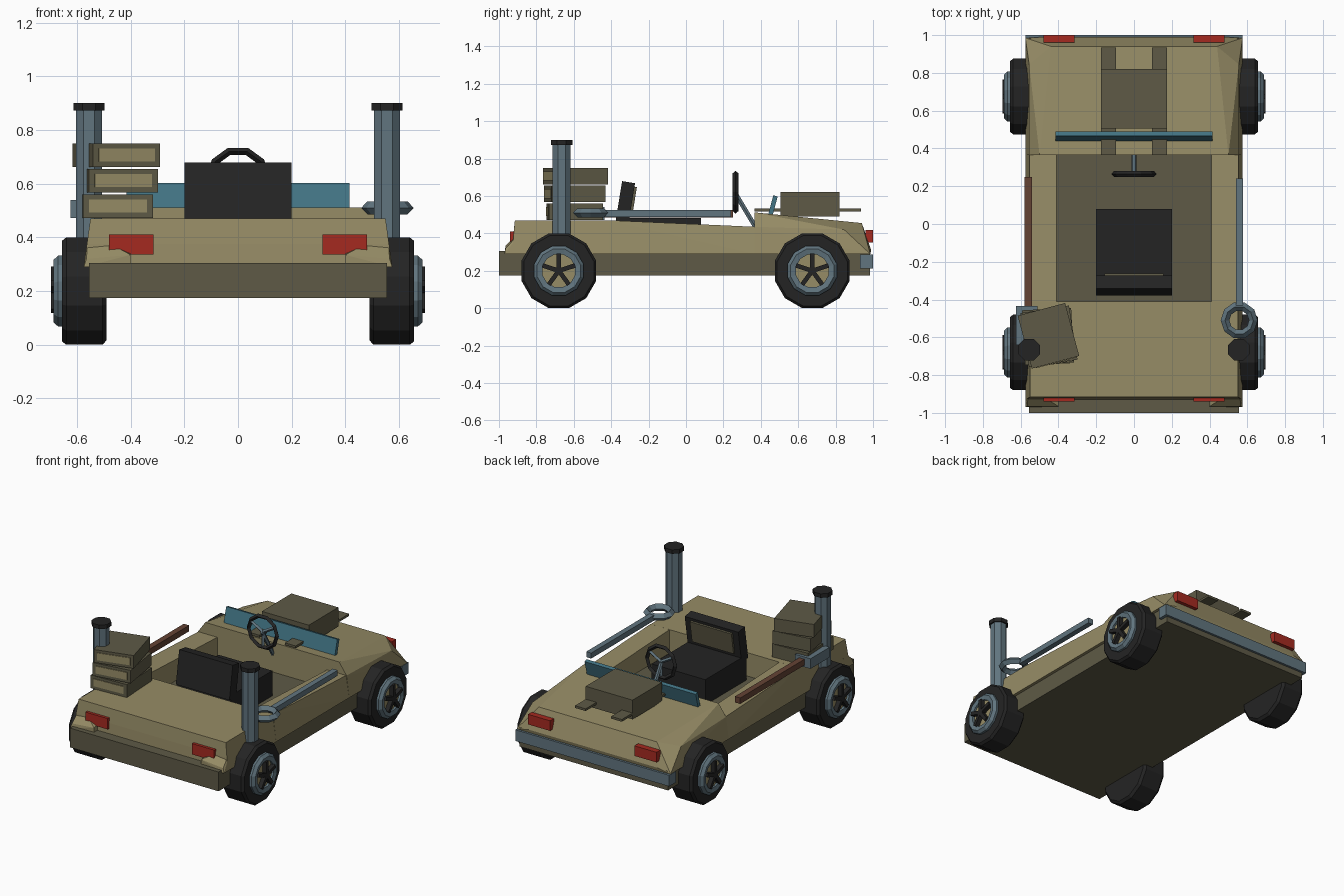
import bpy, bmesh, math
from mathutils import Vector, Matrix

if "Cube" in bpy.data.objects:
    bpy.data.objects.remove(bpy.data.objects["Cube"])


def mat(name, rgb):
    m = bpy.data.materials.new(name)
    lin = [((c / 255 + 0.055) / 1.055) ** 2.4 if c > 10 else c / 255 / 12.92 for c in rgb]
    m.diffuse_color = (*lin, 1)
    m.use_nodes = True
    m.node_tree.nodes["Principled BSDF"].inputs["Base Color"].default_value = m.diffuse_color
    return m


TAN = mat("tan paint", (150, 140, 102))
OLIVE = mat("dark olive", (94, 90, 70))
BLACK = mat("black rubber", (36, 36, 36))
STEEL = mat("blue grey steel", (97, 117, 127))
RED = mat("red lamp", (165, 42, 32))
BROWN = mat("brown wood", (100, 66, 52))
TEAL = mat("teal glass", (66, 116, 132))


def finish(name, bm, m):
    bmesh.ops.recalc_face_normals(bm, faces=bm.faces)
    me = bpy.data.meshes.new(name)
    bm.to_mesh(me)
    bm.free()
    me.materials.append(m)
    ob = bpy.data.objects.new(name, me)
    bpy.context.collection.objects.link(ob)
    return ob


def hull(name, pts, m, mirror=False):
    """Convex solid through the points, optionally mirrored in x first."""
    bm = bmesh.new()
    pts = list(pts) + ([(-x, y, z) for x, y, z in pts] if mirror else [])
    for p in pts:
        bm.verts.new(p)
    r = bmesh.ops.convex_hull(bm, input=bm.verts)
    junk = {g for g in r["geom_interior"] + r["geom_unused"] if isinstance(g, bmesh.types.BMVert)}
    bmesh.ops.delete(bm, geom=list(junk), context='VERTS')
    bmesh.ops.dissolve_limit(bm, angle_limit=0.01, verts=bm.verts, edges=bm.edges)
    return finish(name, bm, m)


def box(name, x, y, z, m, rot=None):
    """Box from ranges, rotated about its own centre."""
    c = Vector((sum(x) / 2, sum(y) / 2, sum(z) / 2))
    s = (x[1] - x[0], y[1] - y[0], z[1] - z[0])
    bm = bmesh.new()
    bmesh.ops.create_cube(bm, size=1)
    M = Matrix.Translation(c) @ (rot or Matrix()) @ Matrix.Diagonal((*s, 1))
    bmesh.ops.transform(bm, matrix=M, verts=bm.verts)
    return finish(name, bm, m)


def lathe(name, prof, n, m, M, closed=False, phase=0.0):
    """Spin (radius, height) points about local z, then place with M."""
    bm = bmesh.new()
    rings = []
    for i in range(n):
        a = 2 * math.pi * i / n + phase
        rings.append([bm.verts.new(M @ Vector((r * math.cos(a), r * math.sin(a), h))) for r, h in prof])
    k = len(prof)
    for i in range(n):
        A, B = rings[i], rings[(i + 1) % n]
        for j in range(k if closed else k - 1):
            bm.faces.new((A[j], B[j], B[(j + 1) % k], A[(j + 1) % k]))
    if not closed:
        bm.faces.new([r[0] for r in rings])
        bm.faces.new([r[-1] for r in rings])
    return finish(name, bm, m)


def rod(name, a, b, r, m, n=6):
    a, b = Vector(a), Vector(b)
    M = Matrix.Translation(a) @ (b - a).to_track_quat('Z', 'Y').to_matrix().to_4x4()
    return lathe(name, [(r, 0), (r, (b - a).length)], n, m, M)


# chassis and cockpit floor
box("chassis", (-.555, .555), (-1, .985), (.175, .305), OLIVE)
box("cockpit_floor", (-.42, .42), (-.42, .38), (.30, .312), OLIVE)
box("front_bumper", (-.575, .575), (.93, 1), (.213, .288), STEEL)

# rear deck, hood and side sills
hull("rear_deck", [(.575, -.93, .29), (.575, -.41, .29), (.56, -.925, .375), (.56, -.41, .375),
                   (.55, -.915, .47), (.55, -.41, .47)], TAN, True)
hull("hood", [(.575, .365, .29), (.575, .985, .29), (.555, .365, .435), (.555, .845, .42),
              (.5, .365, .512), (.44, .94, .455), (.48, .99, .31)], TAN, True)
for s, side in ((1, "right"), (-1, "left")):
    hull(side + "_sill", [(s * x, y, z) for x, y, z in (
        (.41, -.415, .29), (.575, -.415, .29), (.41, .37, .29), (.575, .37, .29),
        (.41, -.415, .47), (.552, -.415, .47), (.41, .37, .435), (.552, .37, .435))], TAN)
    hull(side + "_rear_corner", [(s * x, y, z) for x, y, z in (
        (.40, -.965, .29), (.575, -.97, .29), (.40, -.965, .335), (.565, -.965, .32),
        (.40, -.9, .345), (.557, -.87, .42), (.575, -.87, .29), (.40, -.87, .29))], TAN)
    # lamps at both ends
    xr = sorted((s * .315, s * .48))
    box(side + "_rear_lamp", xr, (-.94, -.90), (.337, .41), RED)
    box(side + "_front_lamp", xr, (.96, 1), (.35, .418), RED)
    # hood straps
    box(side + "_hood_strap", sorted((s * .095, s * .175)), (.365, .935), (.518, .533), OLIVE)
    # exhaust stacks
    P = Matrix.Translation((s * .555, -.665, 0))
    lathe(side + "_exhaust", [(.052, .33), (.052, .88)], 8, STEEL, P, phase=math.pi / 8)
    lathe(side + "_exhaust_cap", [(.062, .873), (.062, .9)], 8, BLACK, P, phase=math.pi / 8)
    # wheels: tyre, rim ring, hub disc and five spokes
    for wy, end in ((-.68, "rear"), (.675, "front")):
        n = side + "_" + end
        W = Matrix.Translation((0, wy, .2)) @ Matrix.Rotation(s * math.pi / 2, 4, 'Y')
        ph = math.pi / 12
        lathe(n + "_tyre", [(.19, .49), (.207, .505), (.207, .64), (.194, .656)], 12, BLACK, W, phase=ph)
        lathe(n + "_rim", [(.09, .64), (.09, .682), (.12, .688), (.137, .67), (.137, .64)],
              12, STEEL, W, True, ph)
        lathe(n + "_hub", [(.1, .64), (.1, .668)], 12, TAN, W, phase=ph)
        for k in range(5):
            a = 2 * math.pi * k / 5
            sp = box(n + "_spoke", (.665, .697), (-.012, .012), (0, .092), BLACK)
            sp.data.transform(Matrix.Translation((0, wy, .2)) @ Matrix.Rotation(a, 4, 'X')
                              @ Matrix.Diagonal((s, 1, 1, 1)))
            if s < 0:
                sp.data.flip_normals()

# box on the hood
box("hood_box", (-.175, .175), (.505, .82), (.49, .62), OLIVE)

# windscreen
box("windscreen", (-.415, .415), (.452, .476), (.49, .602), TEAL, Matrix.Rotation(-.26, 4, 'X'))

# seat
box("seat_cushion", (-.2, .2), (-.36, .08), (.31, .482), BLACK)
lean = Matrix.Rotation(-.16, 4, 'X')
box("seat_back", (-.2, .2), (-.36, -.29), (.45, .675), BLACK, lean)
box("seat_back_panel", (-.155, .155), (-.292, -.274), (.505, .65), OLIVE, lean)

# steering wheel and column
C = Matrix.Translation((0, .265, .62)) @ Matrix.Rotation(math.pi / 2, 4, 'X')
lathe("steering_wheel", [(.12, 0), (.106, .016), (.092, 0), (.106, -.016)], 10, BLACK, C, True)
rod("steering_column", (0, .26, .62), (0, .38, .42), .014, STEEL)
for k in range(3):
    a = math.radians(-90 + 120 * k)
    rod("steering_spoke", (0, .265, .62), (.1 * math.cos(a), .265, .62 + .1 * math.sin(a)), .011, STEEL, 4)

# stacked crates, each turned a little more
for i, (cx, cy, ang) in enumerate(((-.455, -.595, 3), (-.45, -.595, 9), (-.453, -.592, 15))):
    z = .472 + .095 * i
    R = Matrix.Translation((cx, cy, z)) @ Matrix.Rotation(math.radians(ang), 4, 'Z')
    for nm, x, y, zz, m in (("crate", (-.13, .13), (-.145, .145), (0, .088), OLIVE),
                            ("crate_panel", (-.108, .108), (-.149, -.14), (.02, .07), TAN)):
        box(nm, x, y, zz, m).data.transform(R)

# sledgehammer on the left
box("hammer_handle", (-.58, -.54), (-.45, .25), (.485, .525), BROWN)
box("hammer_head", (-.625, -.51), (-.64, -.435), (.472, .54), STEEL)

# ring spanner on the right
box("spanner_bar", (.54, .577), (-.435, .24), (.488, .525), STEEL)
lathe("spanner_ring", [(.098, 0), (.075, .024), (.052, 0), (.075, -.024)], 10, STEEL,
      Matrix.Translation((.557, -.51, .51)), True)
